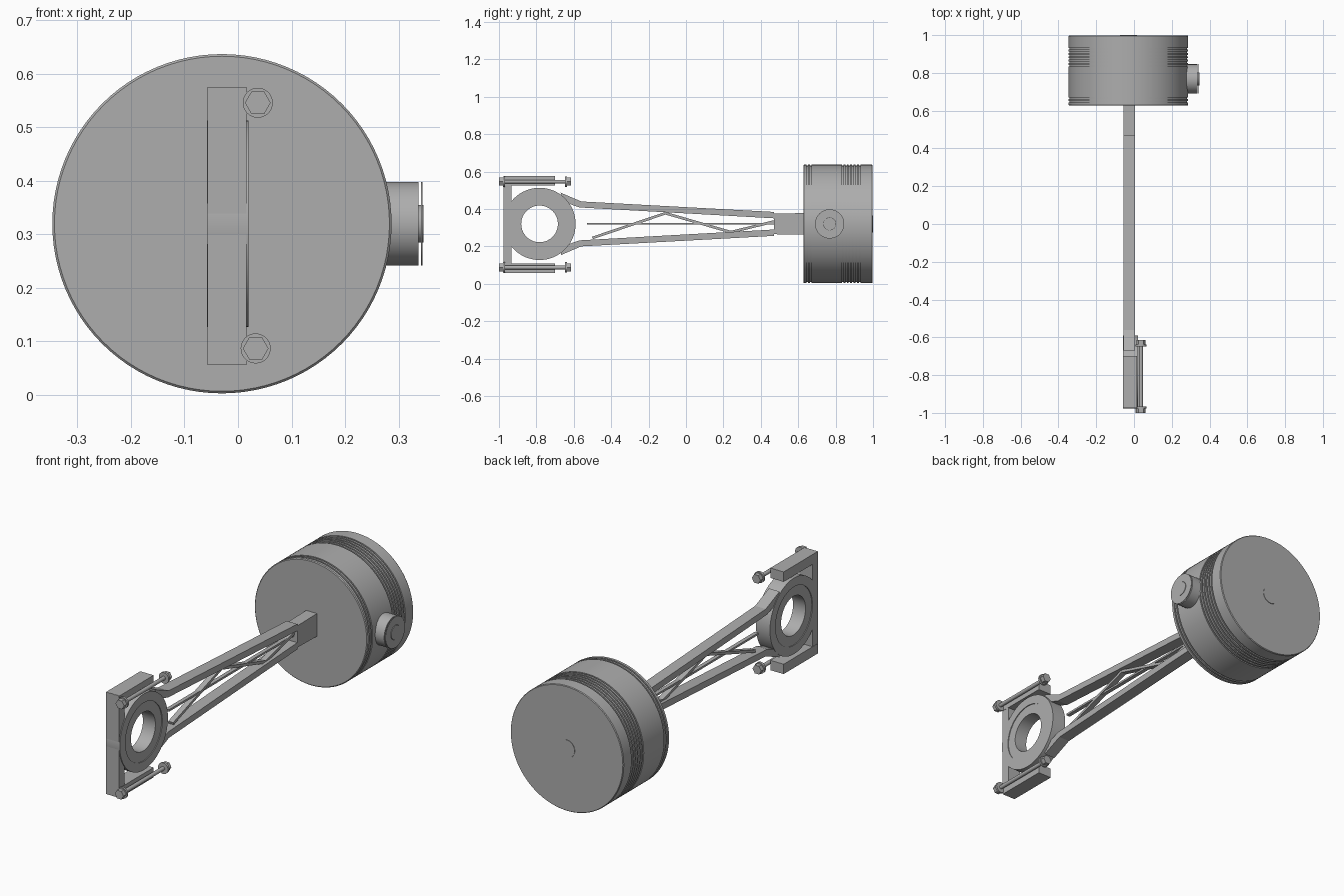
import bpy, bmesh, math
from mathutils import Matrix, Vector

if "Cube" in bpy.data.objects:
    bpy.data.objects.remove(bpy.data.objects["Cube"])

steel = bpy.data.materials.new("grey steel")
steel.use_nodes = True
GREY = (0.42, 0.42, 0.42, 1)
steel.diffuse_color = GREY
steel.node_tree.nodes["Principled BSDF"].inputs["Base Color"].default_value = GREY

MID = 0.32      # height of the rod axis
AXIS_X = -0.03  # piston centre


def finish(name, bm, smooth=False):
    bmesh.ops.recalc_face_normals(bm, faces=bm.faces)
    mesh = bpy.data.meshes.new(name)
    bm.to_mesh(mesh)
    bm.free()
    mesh.materials.append(steel)
    obj = bpy.data.objects.new(name, mesh)
    bpy.context.collection.objects.link(obj)
    if smooth:
        bpy.ops.object.select_all(action='DESELECT')
        obj.select_set(True)
        bpy.context.view_layer.objects.active = obj
        bpy.ops.object.shade_smooth_by_angle(angle=math.radians(30))
    return obj


def lathe(name, profile, centre, axis, sides=64, closed=False):
    """Spin (radius, offset) points about an axis through centre."""
    bm = bmesh.new()
    turn = Vector((0, 0, 1)).rotation_difference(Vector(axis)).to_matrix()
    rings = []
    for r, h in profile:
        ring = []
        for i in range(sides):
            a = math.tau * i / sides
            p = turn @ Vector((r * math.cos(a), r * math.sin(a), h))
            ring.append(bm.verts.new(p + Vector(centre)))
        rings.append(ring)
    pairs = list(zip(rings, rings[1:]))
    if closed:
        pairs.append((rings[-1], rings[0]))
    else:
        bm.faces.new(rings[0])
        bm.faces.new(rings[-1])
    for a, b in pairs:
        for i in range(sides):
            j = (i + 1) % sides
            bm.faces.new((a[i], a[j], b[j], b[i]))
    return finish(name, bm, sides > 6)


def cylinder(name, r, start, end, centre, axis, sides=48):
    return lathe(name, [(r, start), (r, end)], centre, axis, sides)


def prism(name, outline, x0, x1):
    """Extrude a (y, z) outline from x0 to x1."""
    bm = bmesh.new()
    face = bm.faces.new([bm.verts.new((x0, y, z)) for y, z in outline])
    out = bmesh.ops.extrude_face_region(bm, geom=[face])
    moved = [v for v in out["geom"] if isinstance(v, bmesh.types.BMVert)]
    bmesh.ops.translate(bm, verts=moved, vec=(x1 - x0, 0, 0))
    return finish(name, bm)


def box(name, x0, x1, y0, y1, z0, z1):
    return prism(name, [(y0, z0), (y1, z0), (y1, z1), (y0, z1)], x0, x1)


def strut(name, a, b, width, x0, x1):
    a, b = Vector(a), Vector(b)
    d = (b - a).normalized() * width / 2
    n = Vector((-d.y, d.x))
    return prism(name, [a + n, a - n, b - n, b + n], x0, x1)


# Piston body with shallow ring grooves
R = 0.317
profile = [(R - 0.004, 0.627), (R, 0.631)]
for y in (0.648, 0.666, 0.838, 0.856, 0.874, 0.892, 0.910, 0.928):
    profile += [(R, y - 0.004), (R - 0.006, y - 0.004), (R - 0.006, y + 0.004), (R, y + 0.004)]
profile += [(R, 0.994), (R - 0.003, 0.998)]
lathe("piston", profile, (AXIS_X, 0, MID), (0, 1, 0), 96)
cylinder("crown_disc", 0.045, 0.996, 1.0, (AXIS_X, 0, MID), (0, 1, 0))

# Wrist pin on the left side
pin = (0, 0.768, MID)
cylinder("wrist_pin", 0.078, 0.2, 0.337, pin, (1, 0, 0))
cylinder("wrist_pin_core", 0.035, 0.33, 0.347, pin, (1, 0, 0))
lathe("wrist_pin_cap", [(0.036, 0.342), (0.078, 0.342), (0.078, 0.345), (0.036, 0.345)],
      pin, (1, 0, 0), 48, True)

# Connecting rod: small end block and two tapering beams
ROD0, ROD1 = -0.056, 0.004
prism("rod_small_end", [(0.47, 0.265), (0.64, 0.262), (0.64, 0.378), (0.47, 0.375)], ROD0, ROD1)
beam = [(-0.67, 0.167), (-0.56, 0.12), (0.47, 0.064), (0.47, 0.03), (-0.57, 0.088), (-0.66, 0.12)]
for label, s in (("upper", 1), ("lower", -1)):
    prism(label + "_rod_beam", [(y, MID + s * z) for y, z in beam], ROD0, ROD1)

# Lattice between the beams
box("lattice_bar", -0.036, -0.016, -0.53, 0.48, MID - 0.004, MID + 0.006)
zigzag = [(-0.5, 0.245), (-0.11, 0.377), (0.24, 0.276), (0.48, 0.335)]
for a, b in zip(zigzag, zigzag[1:]):
    strut("lattice_brace", a, b, 0.014, -0.04, -0.012)

# Big end ring with a recessed bearing shell
hub = (0, -0.783, MID)
lathe("big_end_ring", [(0.148, -0.058), (0.193, -0.058), (0.193, 0.02), (0.148, 0.02)],
      hub, (1, 0, 0), 64, True)
lathe("bearing_shell", [(0.098, -0.054), (0.149, -0.054), (0.149, 0.016), (0.098, 0.016)],
      hub, (1, 0, 0), 64, True)

# Bearing cap bracket
box("cap_plate", -0.057, 0.016, -0.975, -0.932, 0.058, 0.574)
for label, z in (("upper", 0.55), ("lower", 0.082)):
    box(label + "_cap_arm", -0.058, 0.017, -0.974, -0.70, z - 0.025, z + 0.025)

# Clamp bolts with washers, hex heads and nuts
for label, x, z in (("upper", 0.037, 0.546), ("lower", 0.033, 0.087)):
    c, fwd = (x, 0, z), (0, 1, 0)
    cylinder(label + "_bolt_shaft", 0.010, -0.98, -0.63, c, fwd, 24)
    for part, washer, head in (("head", -0.978, -1.0), ("nut", -0.648, -0.637)):
        cylinder(label + "_bolt_washer_" + part, 0.028, washer, washer + 0.011, c, fwd, 32)
        cylinder(label + "_bolt_" + part, 0.024, head, head + 0.022, c, fwd, 6)
